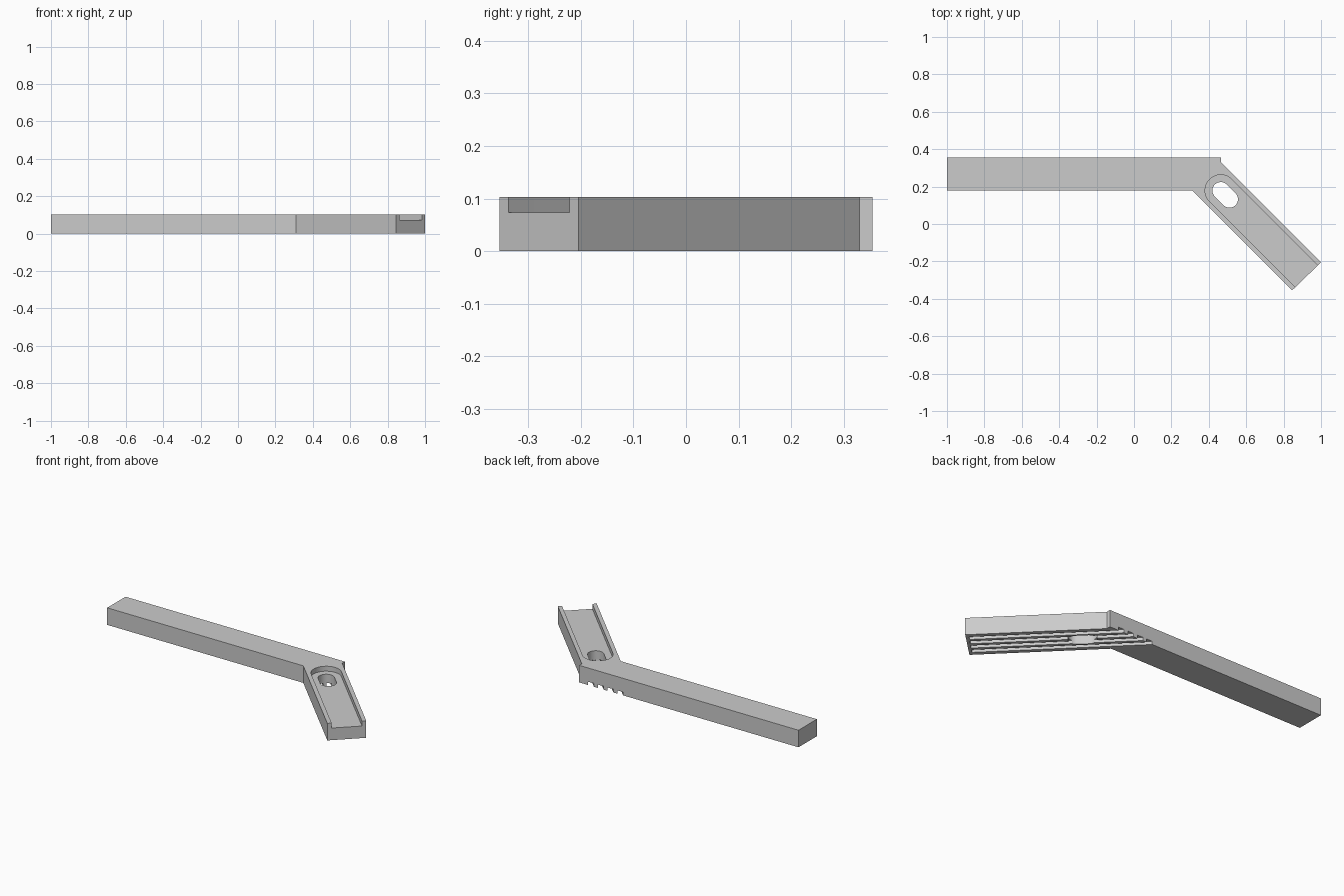
import bpy, bmesh, math

cube = bpy.data.objects.get("Cube")
if cube:
    bpy.data.objects.remove(cube, do_unlink=True)

HEIGHT = 0.103
ORIGIN = (0.464, 0.179)      # rounded end of the channel, on the arm's centre line
ARM_END = 0.647              # distance from there to the arm's tip
DIAG = math.sqrt(0.5)

grey = bpy.data.materials.new("grey_plastic")
grey.use_nodes = True
grey.diffuse_color = (0.6, 0.6, 0.6, 1)
grey.node_tree.nodes["Principled BSDF"].inputs["Base Color"].default_value = (0.6, 0.6, 0.6, 1)


def arm_point(u, v):
    """Arm coordinates (along, across) to plan coordinates."""
    return (ORIGIN[0] + DIAG * (u + v), ORIGIN[1] + DIAG * (v - u))


def prism(name, outline, z0, z1):
    bm = bmesh.new()
    face = bm.faces.new([bm.verts.new((x, y, z0)) for x, y in outline])
    new = bmesh.ops.extrude_face_region(bm, geom=[face])["geom"]
    bmesh.ops.translate(bm, vec=(0, 0, z1 - z0),
                        verts=[g for g in new if isinstance(g, bmesh.types.BMVert)])
    bmesh.ops.recalc_face_normals(bm, faces=bm.faces)
    mesh = bpy.data.meshes.new(name)
    bm.to_mesh(mesh)
    bm.free()
    mesh.materials.append(grey)
    obj = bpy.data.objects.new(name, mesh)
    bpy.context.collection.objects.link(obj)
    return obj


def stadium(u0, u1, radius, steps=24):
    """Round-ended slot outline along the arm."""
    pts = []
    for centre, start in ((u0, math.pi / 2), (u1, -math.pi / 2)):
        for i in range(steps + 1):
            a = start + math.pi * i / steps
            pts.append(arm_point(centre + radius * math.cos(a), radius * math.sin(a)))
    return pts


def cut(target, cutter):
    cutter.hide_render = True
    mod = target.modifiers.new("cut", "BOOLEAN")
    mod.operation = "DIFFERENCE"
    mod.solver = "EXACT"
    mod.object = cutter
    bpy.context.view_layer.objects.active = target
    bpy.ops.object.modifier_apply(modifier=mod.name)
    bpy.data.objects.remove(cutter, do_unlink=True)


# Straight bar and angled arm in one outline
bracket = prism("angled_bracket", [
    (-1, 0.18), (0.31, 0.18), (0.845, -0.355), (1, -0.205),
    (0.465, 0.33), (0.465, 0.355), (-1, 0.355)], 0, HEIGHT)

# Open-ended channel in the top of the arm
cut(bracket, prism("channel_cutter", stadium(0, ARM_END + 0.1, 0.084), 0.073, 0.2))

# Grooves underneath, open at the back and closed at the tip
for i in range(4):
    v = (i - 1.5) * 0.046
    groove = [arm_point(u, v + side) for u, side in
              ((-0.45, -0.0135), (0.632, -0.0135), (0.632, 0.0135), (-0.45, 0.0135))]
    cut(bracket, prism("groove_cutter", groove, -0.1, 0.02))

# Screw slot through the channel floor
cut(bracket, prism("slot_cutter", stadium(0, 0.066, 0.045), -0.2, 0.3))

# Smooth the rounded walls, keep the edges crisp
bpy.ops.object.select_all(action="DESELECT")
bracket.select_set(True)
bpy.context.view_layer.objects.active = bracket
bpy.ops.object.shade_smooth_by_angle(angle=math.radians(30))
